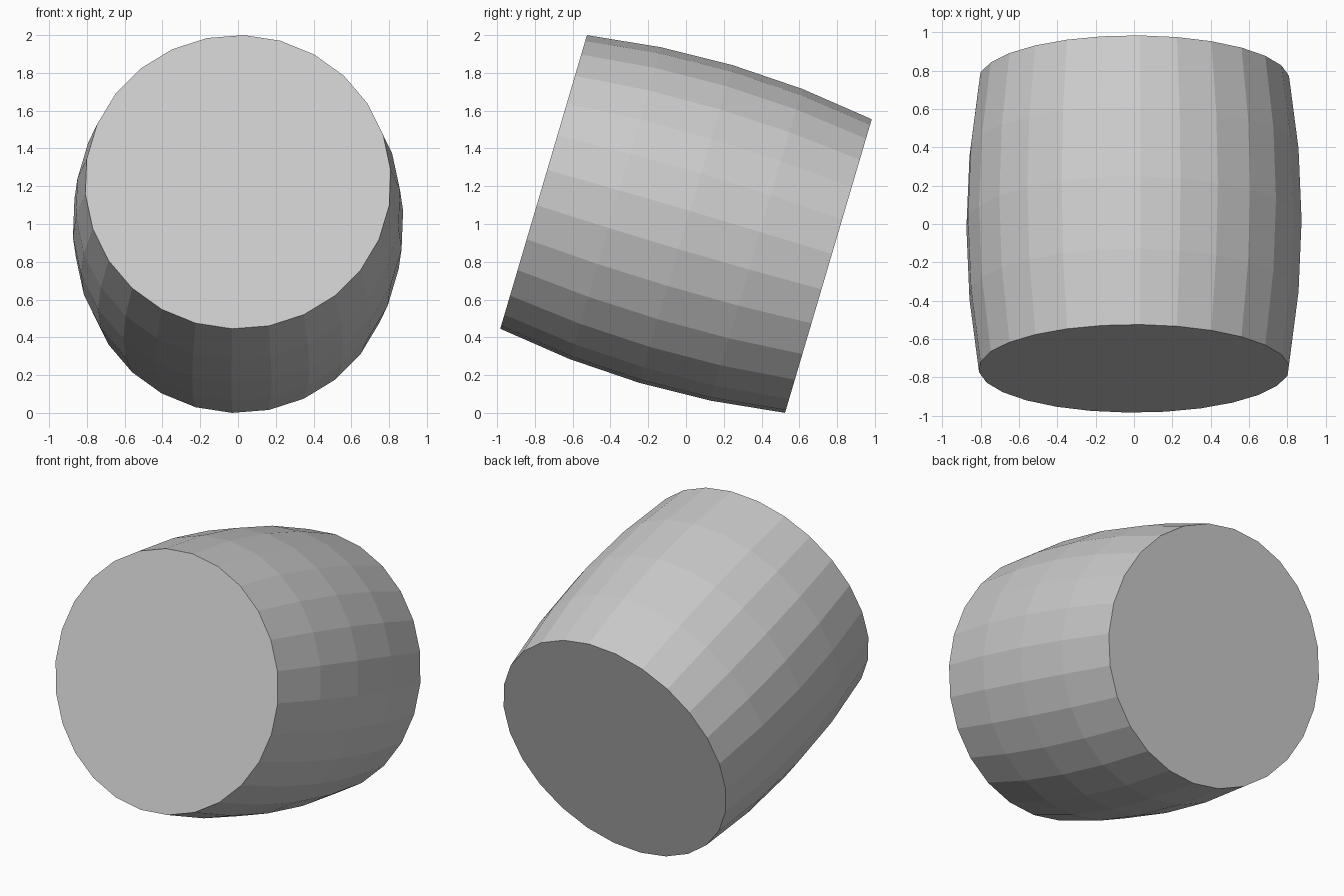
import bpy, bmesh, math
from mathutils import Vector

if "Cube" in bpy.data.objects:
    bpy.data.objects.remove(bpy.data.objects["Cube"])

SIDES = 26
TILT = math.radians(16.45)
OFFSET = math.radians(-2.2)
# (distance along axis from front to back, radius)
PROFILE = [(-0.786, 0.811), (-0.388, 0.861), (0.0, 0.877), (0.388, 0.861), (0.786, 0.811)]

axis = Vector((0, math.cos(TILT), -math.sin(TILT)))
up = Vector((0, math.sin(TILT), math.cos(TILT)))
side = Vector((1, 0, 0))
centre = Vector((0, 0, 1))

# Bulging barrel body, tilted with its front end raised
bm = bmesh.new()
rings = []
for t, r in PROFILE:
    ring = []
    for i in range(SIDES):
        a = OFFSET + 2 * math.pi * i / SIDES
        ring.append(bm.verts.new(centre + axis * t + side * (r * math.sin(a)) - up * (r * math.cos(a))))
    rings.append(ring)
for a, b in zip(rings, rings[1:]):
    for i in range(SIDES):
        j = (i + 1) % SIDES
        bm.faces.new((a[i], a[j], b[j], b[i]))

# Flat end caps
bm.faces.new(rings[0])
bm.faces.new(rings[-1])
bmesh.ops.recalc_face_normals(bm, faces=bm.faces[:])

mesh = bpy.data.meshes.new("barrel")
bm.to_mesh(mesh)
bm.free()
mat = bpy.data.materials.new("light grey")
mat.diffuse_color = (0.6, 0.6, 0.6, 1)
mat.use_nodes = True
mat.node_tree.nodes["Principled BSDF"].inputs["Base Color"].default_value = mat.diffuse_color
mesh.materials.append(mat)
barrel = bpy.data.objects.new("barrel", mesh)
bpy.context.collection.objects.link(barrel)
